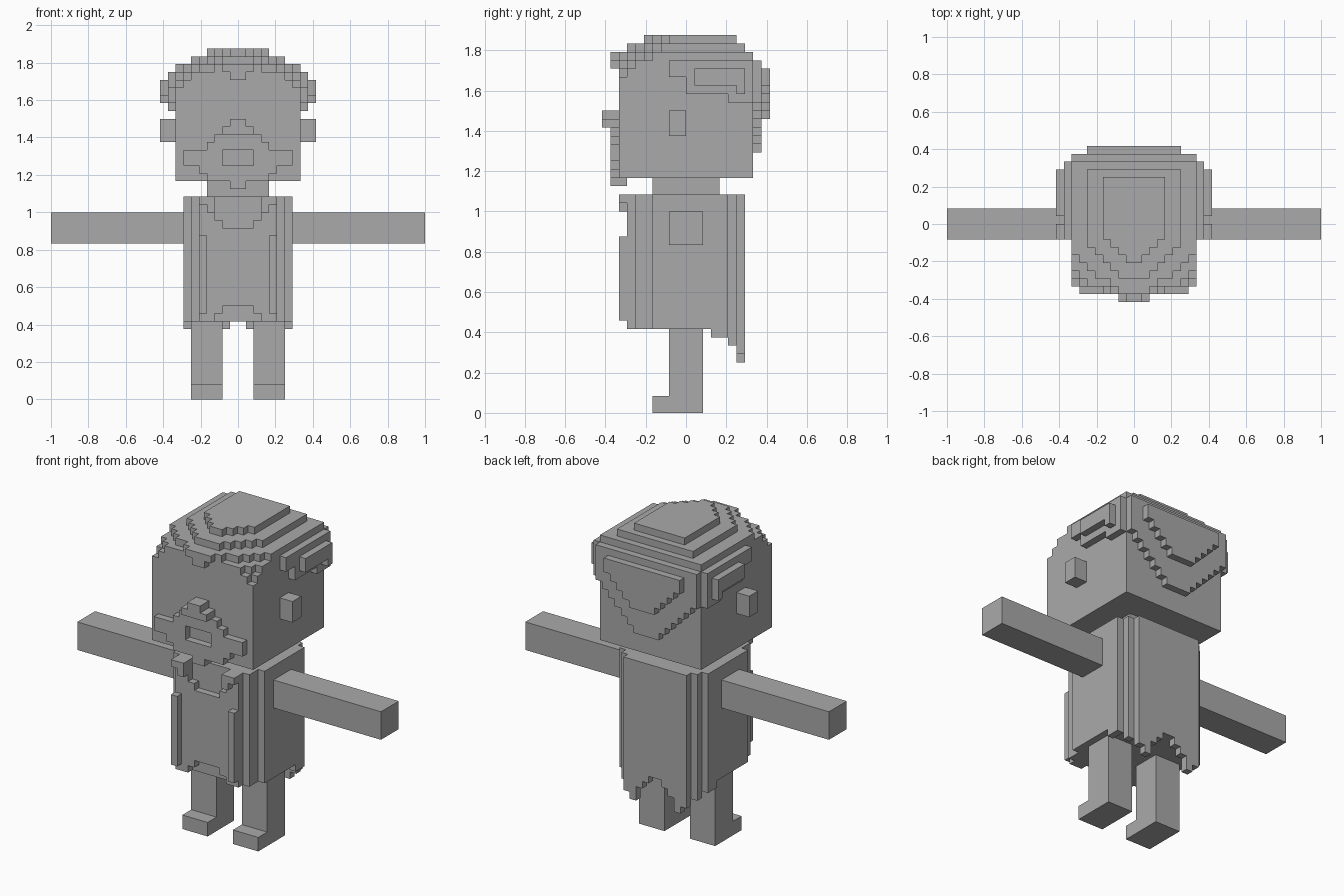
import bpy
import bmesh
from mathutils import Vector

U = 1 / 24  # edge of one block

if "Cube" in bpy.data.objects:
    bpy.data.objects.remove(bpy.data.objects["Cube"], do_unlink=True)

GREY = (0.4, 0.4, 0.4, 1)
grey = bpy.data.materials.new("plain grey")
grey.use_nodes = True
grey.diffuse_color = GREY
grey.node_tree.nodes["Principled BSDF"].inputs["Base Color"].default_value = GREY


def part(name, boxes):
    """One object made of boxes (x0, x1, y0, y1, z0, z1) in block units."""
    bm = bmesh.new()
    for x0, x1, y0, y1, z0, z1 in boxes:
        size = Vector((x1 - x0, y1 - y0, z1 - z0)) * U
        centre = Vector((x0 + x1, y0 + y1, z0 + z1)) * U / 2
        for v in bmesh.ops.create_cube(bm, size=1)["verts"]:
            v.co = v.co * size + centre
    mesh = bpy.data.meshes.new(name)
    bm.to_mesh(mesh)
    bm.free()
    mesh.materials.append(grey)
    obj = bpy.data.objects.new(name, mesh)
    bpy.context.collection.objects.link(obj)
    return obj


def both(boxes):
    """Boxes on +x together with their mirror images."""
    return boxes + [(-b[1], -b[0], *b[2:]) for b in boxes]


def hanging(bottoms, y0, y1, top):
    """Columns from the centre outwards, each with its own lower edge."""
    return both([(i, i + 1, y0, y1, z, top) for i, z in enumerate(bottoms) if z < top])


def slab(fronts, back, z):
    """One layer whose front edge steps back from the centre outwards."""
    return both([(i, i + 1, y, back, z - 1, z) for i, y in enumerate(fronts)])


# Head with a stepped crown and fringe
part("head", [(-8, 8, -8, 8, 28, 40)] + slab([-8] * 7 + [-7], 8, 41))
part("hair_crown",
     slab([-9, -8, -8, -8, -8, -8, -7, -6], 8, 42)
     + slab([-9, -9, -8, -7, -7, -6, -5, -4], 8, 43)
     + slab([-7, -7, -6, -5, -4, -3], 7, 44)
     + slab([-5, -4, -3, -2], 6, 45))

# Hair at the sides and the pointed layers at the back
part("hair_sides", both([(8, 9, -2, 0, 40, 42), (8, 9, 0, 5, 38, 42), (8, 9, 5, 8, 37, 42),
                         (9, 10, 1, 7, 39, 41), (9, 10, 6, 7, 38, 39)]))
part("hair_back", hanging([31, 31, 32, 33, 34, 35, 36, 37], 8, 9, 42)
     + hanging([35, 35, 36, 37, 38, 39], 9, 10, 41))
part("ears", both([(8, 10, -2, 0, 33, 36)]))

# Nose, moustache and beard around an open mouth
part("nose", [(-2, 2, -10, -8, 34, 35), (-1, 1, -10, -8, 35, 36)])
beard_tops = [34, 34, 34, 33, 32, 32, 32]
beard_bottoms = [32, 32, 28, 28, 29, 30, 30]
part("beard", both([(i, i + 1, -9, -8, low, high)
                    for i, (low, high) in enumerate(zip(beard_bottoms, beard_tops))]))
part("chin", [(-2, 2, -9, -8, 28, 30), (-1, 1, -9, -7, 27, 28)])
part("neck", [(-4, 4, -4, 4, 26, 28)])

# Coat with stepped corners, an open neckline and a notched lower front
part("coat", [(-7, 7, -4, 5, 10, 26), (-6, 6, -6, 6, 10, 26), (-5, 5, 5, 7, 10, 26)])
panel_low = [12, 12, 11, 10, 10]
panel_high = [22, 22, 23, 24, 26]
part("coat_front", both([(i, i + 1, -7, -6, low, high)
                         for i, (low, high) in enumerate(zip(panel_low, panel_high))]))
part("lapels", both([(4, 5, -8, -7, 11, 21)]))
part("collar", both([(3, 5, -8, -6, 25, 26), (3, 4, -8, -6, 24, 25)]))
part("coat_tails", hanging([10, 9, 8, 6, 7], 6, 7, 10)
     + both([(5, 6, 5, 6, 8, 10), (6, 7, 3, 5, 9, 10)]))

# Limbs, straight out to the sides
for side, s in (("left", 1), ("right", -1)):
    def span(a, b):
        return (a, b) if s > 0 else (-b, -a)
    part(side + "_arm", [(*span(7, 24), -2, 2, 20, 24)])
    part(side + "_leg", [(*span(2, 6), -2, 2, 0, 10)])
    part(side + "_foot", [(*span(2, 6), -4, -2, 0, 2)])
